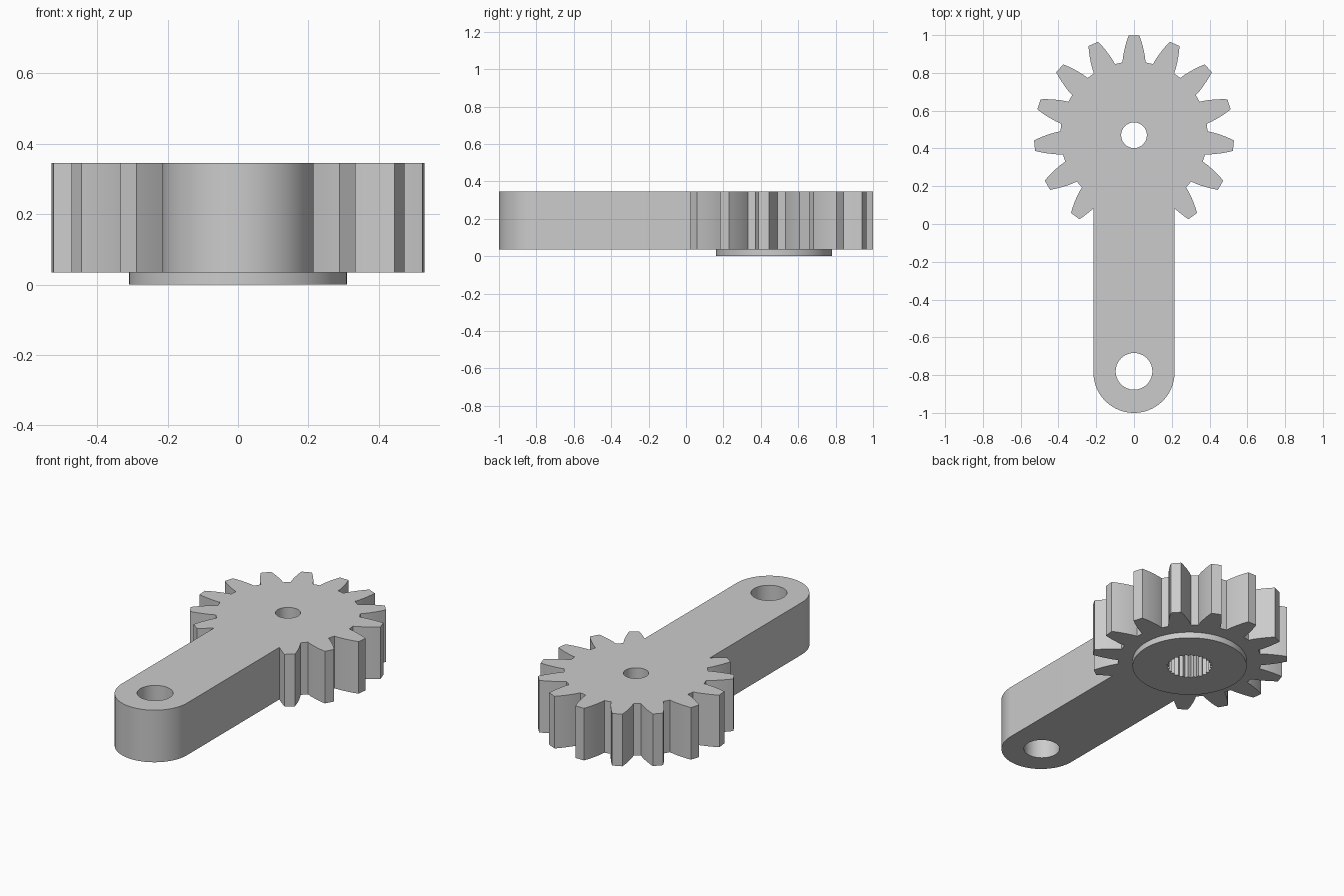
import bpy, bmesh
from math import sin, cos, pi, radians, asin

if "Cube" in bpy.data.objects:
    bpy.data.objects.remove(bpy.data.objects["Cube"])

BOTTOM, TOP = 0.035, 0.345
GEAR_Y, TEETH, TIP_R = 0.47, 15, 0.53
ARM_W, ARM_Y = 0.215, -0.785

grey = bpy.data.materials.new("plain grey")
grey.use_nodes = True
grey.diffuse_color = (0.6, 0.6, 0.6, 1)
grey.node_tree.nodes["Principled BSDF"].inputs["Base Color"].default_value = (0.6, 0.6, 0.6, 1)


def prism(name, outline, z0, z1):
    """Extrude a flat outline from z0 to z1."""
    bm = bmesh.new()
    face = bm.faces.new([bm.verts.new((x, y, z0)) for x, y in outline])
    side = bmesh.ops.extrude_face_region(bm, geom=[face])["geom"]
    for v in side:
        if isinstance(v, bmesh.types.BMVert):
            v.co.z = z1
    bmesh.ops.recalc_face_normals(bm, faces=bm.faces)
    mesh = bpy.data.meshes.new(name)
    bm.to_mesh(mesh)
    bm.free()
    mesh.materials.append(grey)
    obj = bpy.data.objects.new(name, mesh)
    bpy.context.collection.objects.link(obj)
    return obj


def circle(y, r, n=64):
    return [(r * cos(2 * pi * i / n), y + r * sin(2 * pi * i / n)) for i in range(n)]


def combine(target, other, operation):
    """Apply a boolean and discard the helper."""
    mod = target.modifiers.new(operation, 'BOOLEAN')
    mod.operation, mod.solver, mod.object = operation, 'EXACT', other
    bpy.context.view_layer.objects.active = target
    bpy.ops.object.modifier_apply(modifier=mod.name)
    bpy.data.objects.remove(other)


# Right half of the outline: curved tooth flanks running clockwise from the top
flank = [(0.39, 0.061), (0.42, 0.058), (0.445, 0.053), (0.475, 0.046),
         (0.505, 0.037), (TIP_R, 0.028)]
half = []
for k in range(7):
    centre = 2 * pi * k / TEETH
    sides = [(r, -w) for r, w in flank] + [(r, w) for r, w in reversed(flank)]
    for r, w in sides:
        a = centre + asin(w / r)
        half.append((r * sin(a), GEAR_Y + r * cos(a)))
# Skip the left flank of the top tooth; the last flank ends on the arm's side
last = len(half) - len(flank)
half = half[len(flank):last] + [p for p in half[last:] if p[0] > ARM_W + 0.005]
half.append((ARM_W, 0.082))
# Rounded arm end
for i in range(25):
    a = radians(90 * i / 24)
    half.append((ARM_W * cos(a), ARM_Y - ARM_W * sin(a)))
half[-1] = (0, ARM_Y - ARM_W)
outline = half + [(-x, y) for x, y in reversed(half[:-1])]

gear_arm = prism("gear_arm", outline, BOTTOM, TOP)

# Round boss under the gear
combine(gear_arm, prism("boss", circle(GEAR_Y, 0.31, 96), 0, 0.1), 'UNION')

# Screw hole, arm hole and splined socket
combine(gear_arm, prism("screw_hole", circle(GEAR_Y, 0.068), -0.1, 0.5), 'DIFFERENCE')
combine(gear_arm, prism("arm_hole", circle(-0.78, 0.097), -0.1, 0.5), 'DIFFERENCE')
SPLINES = 25
socket = []
for i in range(SPLINES * 2):
    r = 0.126 if i % 2 else 0.112
    a = pi * i / SPLINES
    socket.append((r * sin(a), GEAR_Y + r * cos(a)))
combine(gear_arm, prism("splined_socket", socket, -0.1, 0.22), 'DIFFERENCE')

# Smooth the round walls, keep the corners crisp
bpy.ops.object.select_all(action='DESELECT')
gear_arm.select_set(True)
bpy.context.view_layer.objects.active = gear_arm
bpy.ops.object.shade_smooth_by_angle(angle=radians(25))
